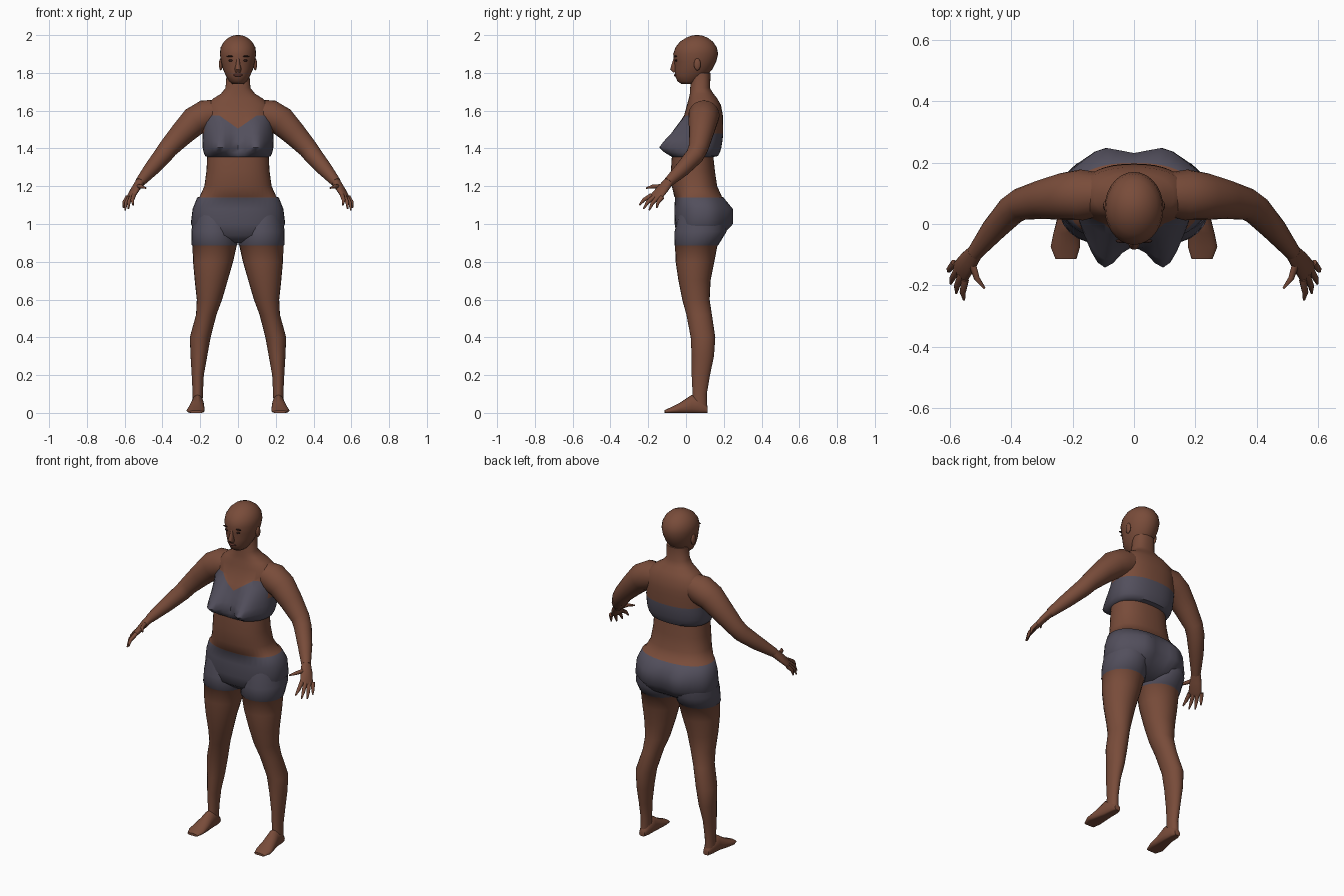
import bpy, bmesh, math
from mathutils import Vector

if bpy.data.objects.get("Cube"):
    bpy.data.objects.remove(bpy.data.objects["Cube"], do_unlink=True)


def material(name, colour):
    mat = bpy.data.materials.new(name)
    mat.use_nodes = True
    mat.diffuse_color = (*colour, 1)
    shader = mat.node_tree.nodes["Principled BSDF"]
    shader.inputs["Base Color"].default_value = (*colour, 1)
    shader.inputs["Roughness"].default_value = 0.8
    return mat


SKIN = material("brown skin", (0.19, 0.072, 0.042))
CLOTH = material("grey cloth", (0.085, 0.078, 0.108))
DARK = material("dark brown", (0.03, 0.012, 0.009))
LIPS = material("lip brown", (0.11, 0.035, 0.026))


def spow(value, power):
    return math.copysign(abs(value) ** power, value)


def level_ring(z, cx, rx, front, back, bust=0, seat=0, count=40, power=0.86):
    """Horizontal rounded ring, with optional paired bulges front and back."""
    points = []
    for i in range(count):
        a = math.tau * i / count
        s = math.sin(a)
        x = cx + rx * spow(math.cos(a), power)
        y = (front + back) / 2 + (back - front) / 2 * spow(s, power)
        bulge = math.exp(-((abs(x) - 0.1) / 0.06) ** 2) * min(1, abs(s) * 1.5)
        y += bulge * (seat if s > 0 else -bust)
        points.append(Vector((x, y, z)))
    return points


def tube_rings(path, side, count=16):
    """Oval rings along a path of (point, width radius, thickness radius)."""
    rings = []
    for i, (point, wide, thick) in enumerate(path):
        before = Vector(path[max(i - 1, 0)][0])
        after = Vector(path[min(i + 1, len(path) - 1)][0])
        along = (after - before).normalized()
        u = Vector(side)
        u = (u - along * u.dot(along)).normalized()
        v = along.cross(u)
        rings.append([Vector(point) + u * wide * math.cos(a) + v * thick * math.sin(a)
                      for a in (math.tau * k / count for k in range(count))])
    return rings


def loft(bm, rings):
    loops = [[bm.verts.new(p) for p in ring] for ring in rings]
    for low, high in zip(loops, loops[1:]):
        for i in range(len(low)):
            j = (i + 1) % len(low)
            bm.faces.new((low[i], low[j], high[j], high[i]))
    bm.faces.new(loops[0][::-1])
    bm.faces.new(loops[-1])


def finish(bm, name, mats, rule=None, mirror=False, angle=50):
    bmesh.ops.recalc_face_normals(bm, faces=bm.faces[:])
    if rule:
        for face in bm.faces:
            face.material_index = rule(face.calc_center_median())
    mesh = bpy.data.meshes.new(name)
    bm.to_mesh(mesh)
    bm.free()
    for mat in mats:
        mesh.materials.append(mat)
    obj = bpy.data.objects.new(name, mesh)
    bpy.context.collection.objects.link(obj)
    bpy.ops.object.select_all(action="DESELECT")
    obj.select_set(True)
    bpy.context.view_layer.objects.active = obj
    bpy.ops.object.shade_smooth_by_angle(angle=math.radians(angle))
    if mirror:
        obj.modifiers.new("other side", "MIRROR")
    return obj


def ellipsoid(name, centre, radii, mat, mirror=False):
    bm = bmesh.new()
    bmesh.ops.create_uvsphere(bm, u_segments=16, v_segments=10, radius=1)
    for vert in bm.verts:
        vert.co = Vector(centre) + vert.co * Vector(radii)
    return finish(bm, name, [mat], mirror=mirror)


# Torso with neck: height, half width, front, back, bust bulge, seat bulge
TORSO = [
    (.9, .1, 0, .13, 0, 0), (.94, .21, -.05, .19, 0, .01),
    (1, .25, -.06, .23, 0, .025), (1.08, .24, -.062, .23, 0, .025),
    (1.14, .216, -.058, .2, 0, 0), (1.145, .203, -.062, .19, 0, 0),
    (1.2, .178, -.075, .165, 0, 0), (1.28, .167, -.08, .153, 0, 0),
    (1.355, .163, -.075, .145, 0, 0), (1.36, .174, -.078, .17, .015, 0),
    (1.38, .182, -.07, .18, .058, 0), (1.405, .187, -.065, .187, .09, 0),
    (1.44, .188, -.06, .193, .068, 0), (1.48, .187, -.05, .197, .04, 0),
    (1.54, .184, -.03, .195, .012, 0), (1.575, .18, -.01, .195, 0, 0),
    (1.63, .17, .005, .185, 0, 0), (1.665, .13, .015, .165, 0, 0),
    (1.69, .09, .02, .145, 0, 0), (1.72, .066, .022, .127, 0, 0),
    (1.8, .06, .03, .13, 0, 0),
]
bm = bmesh.new()
loft(bm, [level_ring(z, 0, rx, f, b, bust, seat) for z, rx, f, b, bust, seat in TORSO])

# Cut the heart-shaped neckline into the front of the top
for sign in (1, -1):
    faces = [f for f in bm.faces if f.calc_center_median().y < 0.04
             and f.calc_center_median().x * sign > 0 and f.calc_center_median().z > 1.4]
    geom = {e for f in faces for e in f.edges} | {v for f in faces for v in f.verts}
    bmesh.ops.bisect_plane(bm, geom=faces + list(geom), dist=0.0001,
                           plane_co=(0, 0, 1.505), plane_no=(-0.7 * sign, 0, 1))


def torso_colour(c):
    if c.z < 1.14:
        return 1
    top = min(1.505 + 0.7 * abs(c.x), 1.575) if c.y < 0.04 else 1.48
    return int(1.355 < c.z < top)


finish(bm, "torso", [SKIN, CLOTH], torso_colour)

# Legs with short trouser legs: height, centre, half width, front, back
LEG = [
    (1.05, .125, .11, -.04, .2), (.96, .128, .119, -.06, .215),
    (.89, .124, .122, -.062, .172), (.885, .124, .117, -.058, .166),
    (.8, .132, .106, -.055, .15), (.7, .142, .087, -.04, .13),
    (.6, .151, .067, -.02, .125), (.52, .168, .054, .002, .137),
    (.4, .2, .055, .025, .155), (.3, .207, .044, .03, .148),
    (.2, .213, .032, .03, .127), (.1, .213, .027, .035, .11),
    (.03, .215, .027, .03, .112),
]
bm = bmesh.new()
loft(bm, [level_ring(*ring, count=24, power=1) for ring in LEG])
finish(bm, "legs", [SKIN, CLOTH], lambda c: int(c.z > .885), mirror=True)

# Feet: depth, centre, half width, height, flat underneath
FOOT = [(.115, .213, .018, .035), (.085, .213, .03, .075), (.03, .214, .034, .095),
        (-.03, .22, .043, .055), (-.075, .224, .048, .032), (-.115, .222, .034, .014)]
bm = bmesh.new()
loft(bm, [[Vector((cx + rx * math.cos(a), y, max(0, h * (.4 + .6 * math.sin(a)))))
           for a in (math.tau * k / 20 for k in range(20))] for y, cx, rx, h in FOOT])
finish(bm, "feet", [SKIN], mirror=True)

# Arms from inside the shoulder to the wrist
ARM = [((.06, .1, 1.6), .06), ((.17, .095, 1.575), .083), ((.23, .09, 1.545), .077),
       ((.3, .08, 1.475), .064), ((.37, .065, 1.4), .052), ((.4, .045, 1.36), .049),
       ((.46, -.02, 1.29), .04), ((.52, -.095, 1.22), .026)]
bm = bmesh.new()
loft(bm, tube_rings([(p, r, r) for p, r in ARM], (0, 1, 0), 20))
finish(bm, "arms", [SKIN], mirror=True)

# Hands: palm, four fingers and thumb
bm = bmesh.new()
across = Vector((.035, .055, -.01))
loft(bm, tube_rings([((.515, -.088, 1.227), .025, .024), ((.54, -.12, 1.19), .034, .02),
                     ((.565, -.155, 1.148), .038, .015), ((.572, -.165, 1.135), .03, .008)],
                    across))
knuckle = Vector((.551, -.182, 1.152))
TIPS = [(.555, -.247, 1.1), (.58, -.225, 1.08), (.598, -.195, 1.073), (.606, -.155, 1.085)]
digits = [(knuckle + across * i / 3, Vector(tip)) for i, tip in enumerate(TIPS)]
digits.append((Vector((.53, -.125, 1.2)), Vector((.488, -.21, 1.19))))
for base, tip in digits:
    bend = base.lerp(tip, .55) + Vector((.006, -.006, .004))
    loft(bm, tube_rings([(base, .013, .012), (bend, .01, .01), (tip, .004, .004)], across, 8))
finish(bm, "hands", [SKIN], mirror=True)

# Head: height, centre, half width, front, back
HEAD = [
    (1.742, 0, .03, -.025, .05), (1.755, 0, .046, -.045, .075), (1.785, 0, .064, -.058, .11),
    (1.82, 0, .08, -.06, .14), (1.86, 0, .09, -.062, .16), (1.9, 0, .096, -.068, .17),
    (1.935, 0, .092, -.056, .163), (1.965, 0, .075, -.032, .143),
    (1.987, 0, .05, .002, .113), (1.997, 0, .026, .03, .086), (2, 0, .008, .05, .066),
]
bm = bmesh.new()
loft(bm, [level_ring(*ring, count=28, power=1) for ring in HEAD])
finish(bm, "head", [SKIN])

# Face details
bm = bmesh.new()
loft(bm, tube_rings([((0, -.055, 1.882), .008, .008), ((0, -.06, 1.85), .01, .014),
                     ((0, -.064, 1.82), .018, .02), ((0, -.058, 1.805), .014, .01)], (1, 0, 0)))
finish(bm, "nose", [SKIN])
ellipsoid("eyes", (.037, -.052, 1.866), (.014, .006, .006), DARK, mirror=True)
ellipsoid("eyebrows", (.04, -.055, 1.888), (.02, .007, .004), DARK, mirror=True)
ellipsoid("mouth", (0, -.052, 1.788), (.024, .012, .008), LIPS)
ellipsoid("ears", (.091, .06, 1.845), (.01, .018, .032), SKIN, mirror=True)
